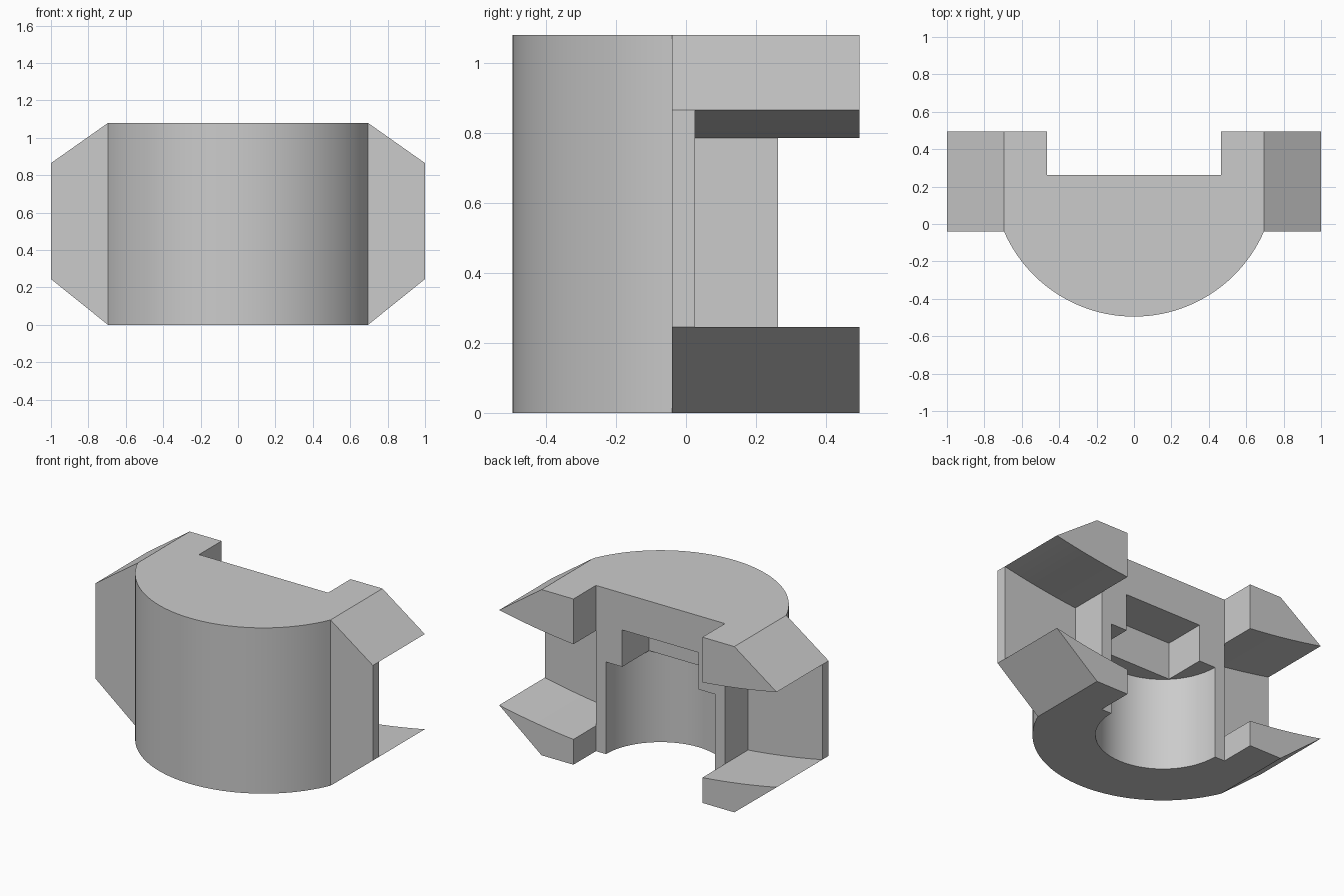
import bpy
import bmesh
import math
from mathutils import Vector

if "Cube" in bpy.data.objects:
    bpy.data.objects.remove(bpy.data.objects["Cube"])

HEIGHT = 1.08
BACK = 0.495       # rear ends of the arms
WALL = 0.263       # rear wall, also the centre line of the round parts
FRONT = -0.04      # front of the side panels
INNER = 0.465      # inner side of the arms
SHOULDER = 0.695   # where the flat top ends
BORE = 0.393       # radius of the round cavity
OUTER = math.hypot(SHOULDER, WALL - FRONT)


def prism(name, outline, axis, low, high):
    """Extrude an outline along z (outline in x, y) or y (outline in x, z)."""
    bm = bmesh.new()
    place = (lambda p: (p[0], p[1], low)) if axis == "z" else (lambda p: (p[0], low, p[1]))
    face = bm.faces.new([bm.verts.new(place(p)) for p in outline])
    step = Vector((0, 0, high - low)) if axis == "z" else Vector((0, high - low, 0))
    new = bmesh.ops.extrude_face_region(bm, geom=[face])["geom"]
    bmesh.ops.translate(bm, vec=step, verts=[v for v in new if isinstance(v, bmesh.types.BMVert)])
    bmesh.ops.recalc_face_normals(bm, faces=bm.faces)
    mesh = bpy.data.meshes.new(name)
    bm.to_mesh(mesh)
    bm.free()
    obj = bpy.data.objects.new(name, mesh)
    bpy.context.collection.objects.link(obj)
    return obj


def rect(x, low, high):
    return [(-x, low), (x, low), (x, high), (-x, high)]


def arc(radius, start, end, count):
    angles = [start + (end - start) * i / count for i in range(count + 1)]
    return [(radius * math.cos(a), WALL + radius * math.sin(a)) for a in angles]


def cut(target, cutter):
    """Subtract the cutter for good and remove it."""
    mod = target.modifiers.new("cut", "BOOLEAN")
    mod.operation = "DIFFERENCE"
    mod.solver = "EXACT"
    mod.object = cutter
    bpy.context.view_layer.objects.active = target
    bpy.ops.object.modifier_apply(modifier=mod.name)
    bpy.data.objects.remove(cutter)


# Bracket body: round front, side panels and straight back
tilt = math.atan2(WALL - FRONT, SHOULDER)
front_arc = arc(OUTER, -math.pi + tilt, -tilt, 48)
plan = front_arc + [(1, FRONT), (1, BACK), (-1, BACK), (-1, FRONT)]
body = prism("bracket_body", plan, "z", 0, HEIGHT)

# Chamfers on the four outer corners
for side in (-1, 1):
    for edge, tip in ((HEIGHT, 0.865), (0, 0.245)):
        dx, dz = 1 - SHOULDER, tip - edge
        wedge = [(side * SHOULDER, edge), (side * (1 + dx), tip + dz),
                 (side * (1 + dx), edge - dz), (side * SHOULDER, edge - dz)]
        cut(body, prism("chamfer_cutter", wedge, "y", -1, 1))

# Curved side slots, open to the rear and the outside
for side in (-1, 1):
    xs = [INNER + (1.1 - INNER) * i / 12 for i in range(13)]
    upper = [(side * x, 0.763 + 0.102 * x * x) for x in xs]
    lower = [(x, z - 0.62) for x, z in reversed(upper)]
    cut(body, prism("slot_cutter", upper + lower, "y", 0.025, 1))

# Rear notch between the arms
cut(body, prism("notch_cutter", rect(INNER, WALL, 1), "z", -1, 2))

# Round cavity with a square pocket above it
bore = arc(BORE, 0, 2 * math.pi, 64)[:-1]
cut(body, prism("bore_cutter", bore, "z", -1, 0.6))
half = BORE / math.sqrt(2) - 0.002
cut(body, prism("pocket_cutter", rect(half, WALL - half, 1), "z", 0.5, 0.84))

# Single grey finish
grey = bpy.data.materials.new("plain_grey")
grey.use_nodes = True
colour = (0.6, 0.6, 0.6, 1)
grey.diffuse_color = colour
grey.node_tree.nodes["Principled BSDF"].inputs["Base Color"].default_value = colour
body.data.materials.clear()
body.data.materials.append(grey)

bpy.ops.object.select_all(action="DESELECT")
body.select_set(True)
bpy.context.view_layer.objects.active = body
bpy.ops.object.shade_smooth_by_angle(angle=math.radians(25))
